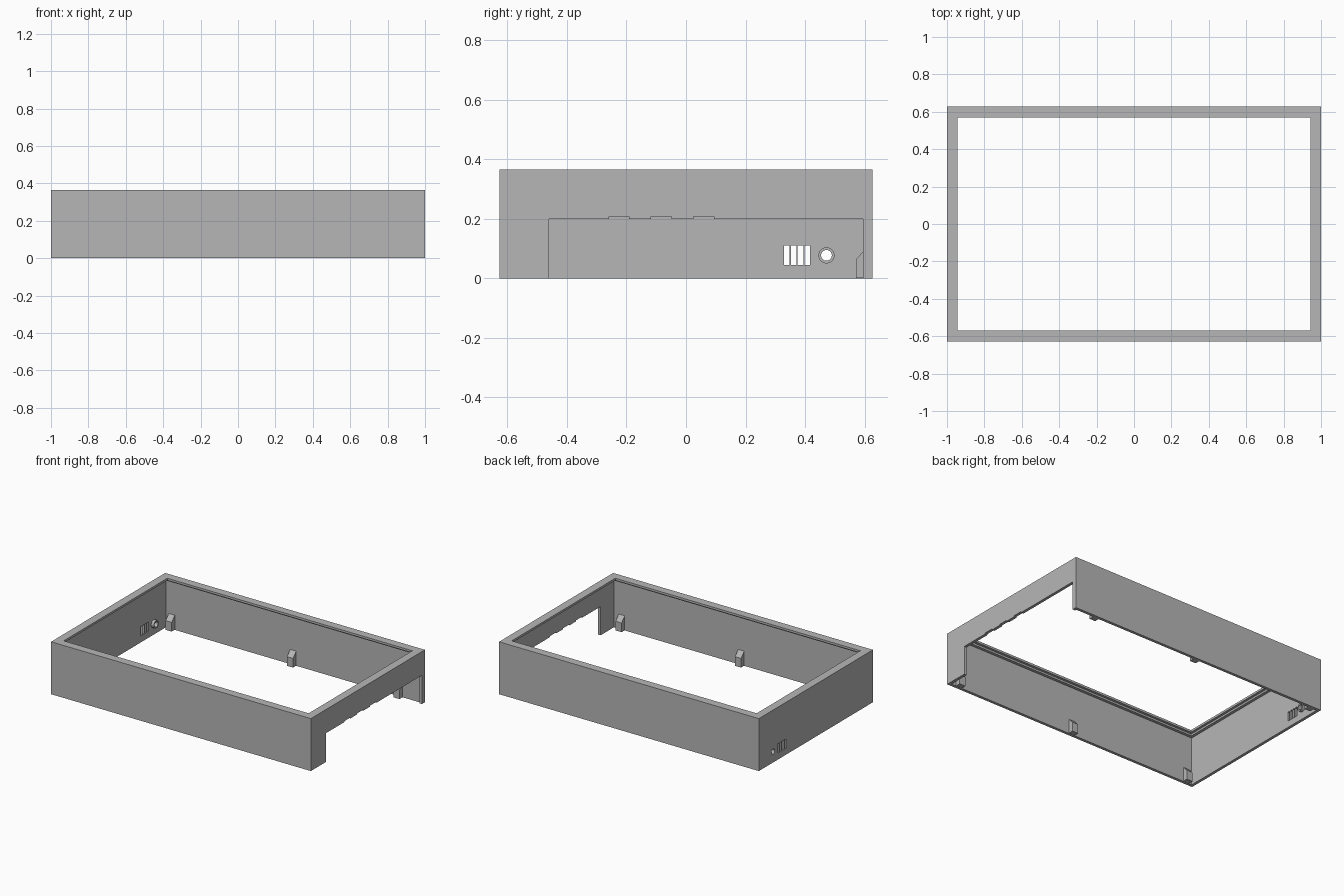
import bpy
import bmesh
import math
from mathutils import Matrix

cube = bpy.data.objects.get("Cube")
if cube:
    bpy.data.objects.remove(cube, do_unlink=True)

HALF_X, HALF_Y, HEIGHT, WALL = 1.0, 0.627, 0.365, 0.02
INNER_Y = HALF_Y - WALL

grey = bpy.data.materials.new("plain grey")
grey.use_nodes = True
colour = (0.47, 0.47, 0.47, 1)
grey.diffuse_color = colour
grey.node_tree.nodes["Principled BSDF"].inputs["Base Color"].default_value = colour


def make(name, bm):
    bmesh.ops.recalc_face_normals(bm, faces=bm.faces)
    mesh = bpy.data.meshes.new(name)
    bm.to_mesh(mesh)
    bm.free()
    mesh.materials.append(grey)
    obj = bpy.data.objects.new(name, mesh)
    bpy.context.collection.objects.link(obj)
    return obj


def extrude_x(name, outline, x0, x1):
    """Solid from a (y, z) outline swept along x."""
    bm = bmesh.new()
    face = bm.faces.new([bm.verts.new((x0, y, z)) for y, z in outline])
    swept = bmesh.ops.extrude_face_region(bm, geom=[face])["geom"]
    verts = [v for v in swept if isinstance(v, bmesh.types.BMVert)]
    bmesh.ops.translate(bm, verts=verts, vec=(x1 - x0, 0, 0))
    return make(name, bm)


def rod_x(name, radius, x0, x1, y, z):
    bm = bmesh.new()
    turn = Matrix.Translation(((x0 + x1) / 2, y, z)) @ Matrix.Rotation(math.pi / 2, 4, "Y")
    bmesh.ops.create_cone(bm, cap_ends=True, segments=32, radius1=radius,
                          radius2=radius, depth=abs(x1 - x0), matrix=turn)
    return make(name, bm)


def cut(target, cutter):
    cutter.hide_render = True
    mod = target.modifiers.new("cut", "BOOLEAN")
    mod.operation, mod.solver, mod.object = "DIFFERENCE", "EXACT", cutter
    bpy.context.view_layer.objects.active = target
    bpy.ops.object.modifier_apply(modifier=mod.name)
    bpy.data.objects.remove(cutter, do_unlink=True)


def rect(y0, y1, z0, z1):
    return [(y0, z0), (y1, z0), (y1, z1), (y0, z1)]


# Frame: stepped wall section carried round a rectangle
section = [(0, 0), (0, HEIGHT), (0.057, HEIGHT), (0.057, 0.35),
           (0.04, 0.35), (0.04, 0.337), (WALL, 0.337), (WALL, 0)]
bm = bmesh.new()
rings = [[bm.verts.new((sx * (HALF_X - d), sy * (HALF_Y - d), z))
          for sx, sy in ((-1, -1), (1, -1), (1, 1), (-1, 1))] for d, z in section]
for i, ring in enumerate(rings):
    other = rings[(i + 1) % len(rings)]
    for j in range(4):
        k = (j + 1) % 4
        bm.faces.new((ring[j], ring[k], other[k], other[j]))
frame = make("frame", bm)

# Side opening with three shallow notches in its top edge
opening = [(-0.46, -0.1), (0.595, -0.1), (0.595, 0.2)]
for middle in (0.06, -0.083, -0.225):
    a, b = middle + 0.034, middle - 0.034
    opening += [(a, 0.2), (a, 0.207), (b, 0.207), (b, 0.2)]
opening.append((-0.46, 0.2))
cut(frame, extrude_x("opening_cutter", opening, 0.9, 1.1))

# Vent slots and socket hole in the opposite wall
for i in range(4):
    y = 0.329 + i * 0.0232
    cut(frame, extrude_x("vent_cutter", rect(y, y + 0.0187, 0.045, 0.11), -1.1, -0.9))
PORT_Y, PORT_Z = 0.472, 0.077
cut(frame, rod_x("port_cutter", 0.018, -1.1, -0.9, PORT_Y, PORT_Z))

# Collar round the hole on the inside
collar = rod_x("port_collar", 0.027, -0.982, -0.96, PORT_Y, PORT_Z)
cut(collar, rod_x("collar_cutter", 0.018, -1.1, -0.9, PORT_Y, PORT_Z))

# Sloped mounting blocks on the long walls
for side, name, centres in ((1, "back_block", (-0.935, 0, 0.82)),
                            (-1, "front_block", (-0.935, 0, 0.92))):
    y_in, y_wall = side * 0.572, side * (INNER_Y + 0.005)
    outline = [(y_wall, 0.001), (y_in, 0.001), (y_in, 0.065), (y_wall, 0.107)]
    for i, x in enumerate(centres):
        extrude_x(f"{name}_{i + 1}", outline, x - 0.023, x + 0.023)

# Smooth only the round collar
bpy.ops.object.select_all(action="DESELECT")
collar.select_set(True)
bpy.context.view_layer.objects.active = collar
bpy.ops.object.shade_smooth_by_angle(angle=math.radians(30))
